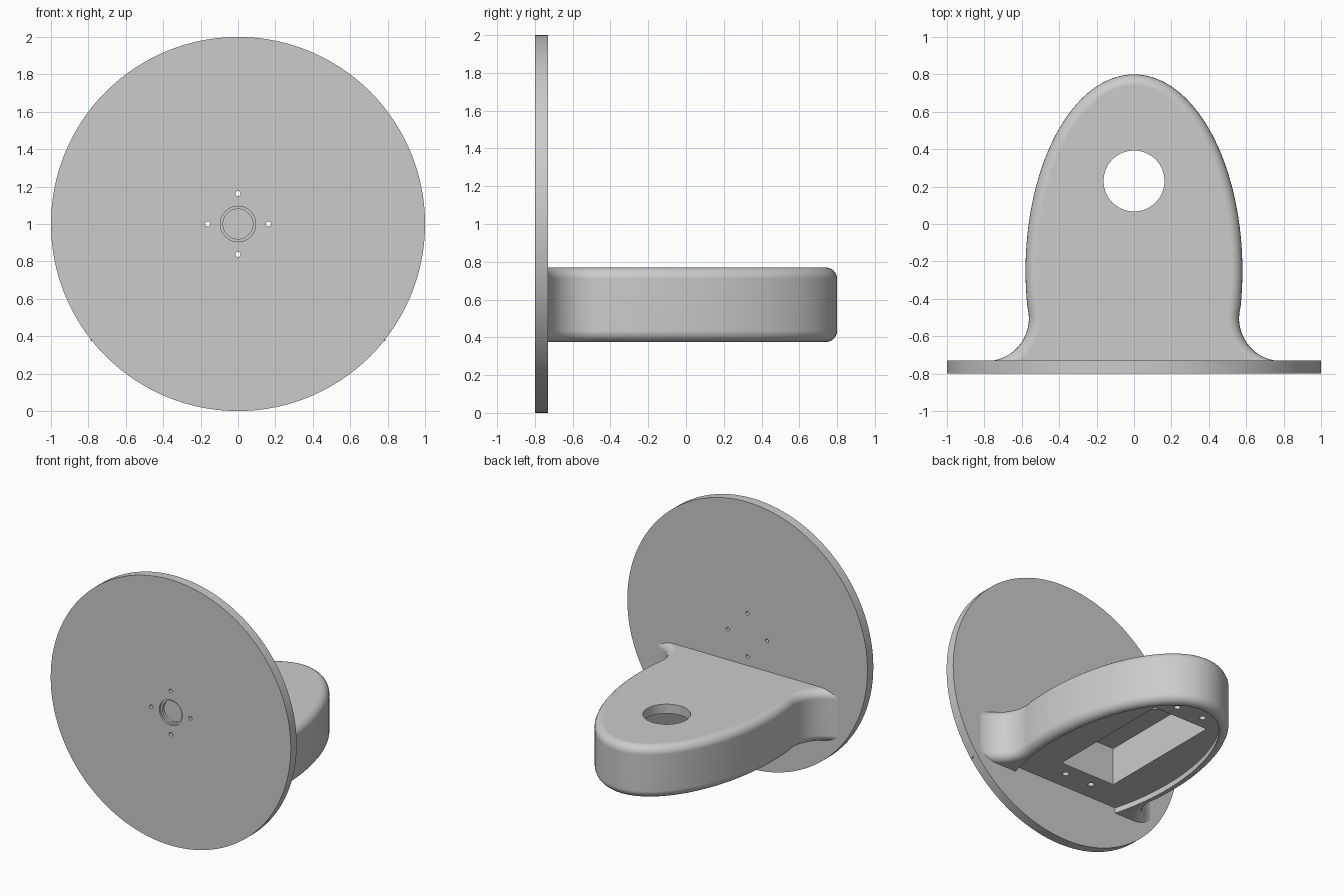
import bpy, bmesh, math
from mathutils import Vector

if "Cube" in bpy.data.objects:
    bpy.data.objects.remove(bpy.data.objects["Cube"], do_unlink=True)

GREY = (0.6, 0.6, 0.6, 1.0)
grey = bpy.data.materials.new("plain_grey")
grey.use_nodes = True
grey.diffuse_color = GREY
grey.node_tree.nodes["Principled BSDF"].inputs["Base Color"].default_value = GREY


def cylinder(name, radius, depth, loc, along_y=False, sides=32):
    rot = (math.pi / 2, 0, 0) if along_y else (0, 0, 0)
    bpy.ops.mesh.primitive_cylinder_add(vertices=sides, radius=radius, depth=depth,
                                        location=loc, rotation=rot)
    obj = bpy.context.object
    obj.name = name
    return obj


def activate(obj):
    bpy.ops.object.select_all(action='DESELECT')
    obj.select_set(True)
    bpy.context.view_layer.objects.active = obj


def cut(target, cutter):
    cutter.hide_render = True
    mod = target.modifiers.new("cut", 'BOOLEAN')
    mod.operation = 'DIFFERENCE'
    mod.solver = 'EXACT'
    mod.object = cutter
    activate(target)
    bpy.ops.object.modifier_apply(modifier=mod.name)
    bpy.data.objects.remove(cutter, do_unlink=True)


def finish(obj):
    obj.data.materials.clear()
    obj.data.materials.append(grey)
    activate(obj)
    bpy.ops.object.shade_smooth_by_angle(angle=math.radians(30))
    mod = obj.modifiers.new("even_shading", 'WEIGHTED_NORMAL')
    mod.keep_sharp = True


# Round face plate with a stepped centre recess and four through holes
FRONT, BACK = -0.80, -0.73
plate = cylinder("face_plate", 1, BACK - FRONT, (0, (FRONT + BACK) / 2, 1), True, 128)
for radius, depth in ((0.095, 0.015), (0.08, 0.035)):
    cut(plate, cylinder("recess_cutter", radius, 2 * depth, (0, FRONT, 1), True, 48))
for i in range(4):
    a = i * math.pi / 2
    spot = (0.163 * math.cos(a), -0.765, 1 + 0.163 * math.sin(a))
    cut(plate, cylinder("hole_cutter", 0.014, 0.3, spot, True, 16))
finish(plate)

# Arm outline: flared foot arc, then half an ellipse, mirrored
CENTRE_Y = -0.25
half = []
for i in range(17):
    a = math.radians(270 - 97 * i / 16)
    half.append(Vector((0.79 + 0.228 * math.cos(a), -0.505 + 0.228 * math.sin(a))))
start = math.asin((half[-1].y - CENTRE_Y) / 1.05)
for i in range(1, 41):
    a = start + (math.pi / 2 - start) * i / 40
    half.append(Vector((0.58 * math.cos(a), CENTRE_Y + 1.05 * math.sin(a))))
outline = half + [Vector((-p.x, p.y)) for p in reversed(half[:-1])]


def inset(points, amount):
    result = []
    for i, p in enumerate(points):
        t = (points[min(i + 1, len(points) - 1)] - points[max(i - 1, 0)]).normalized()
        result.append(p - Vector((t.y, -t.x)) * amount)
    return result


# Arm body: stacked outlines with rounded upper and lower edges
LOW, HIGH, ROUND, STEPS = 0.375, 0.77, 0.06, 6
levels = []
for i in range(STEPS + 1):
    a = math.pi / 2 * i / STEPS
    levels.append((ROUND * (1 - math.sin(a)), ROUND * (1 - math.cos(a))))
stack = [(d, LOW + h) for d, h in levels]
stack += [(d, HIGH - h) for d, h in reversed(levels)]

bm = bmesh.new()
rings = [[bm.verts.new((p.x, p.y, z)) for p in inset(outline, d)] for d, z in stack]
for lower, upper in zip(rings, rings[1:]):
    for i in range(len(lower)):
        j = (i + 1) % len(lower)
        bm.faces.new((lower[i], lower[j], upper[j], upper[i]))
bm.faces.new(list(reversed(rings[0])))
bm.faces.new(rings[-1])
bmesh.ops.recalc_face_normals(bm, faces=bm.faces)
mesh = bpy.data.meshes.new("arm")
bm.to_mesh(mesh)
bm.free()
arm = bpy.data.objects.new("arm", mesh)
bpy.context.collection.objects.link(arm)

# Shallow underside recess that leaves a thin rim
FLOOR = 0.416
rim = cylinder("underside_cutter", 1, 0.2, (0, CENTRE_Y, FLOOR - 0.1), sides=96)
rim.scale = (0.51, 0.98, 1)
cut(arm, rim)

# Rectangular pocket, shaft hole through the top and blind screw holes
bpy.ops.mesh.primitive_cube_add(size=1, location=(0, 0, 0.5))
pocket = bpy.context.object
pocket.scale = (0.46, 0.99, 0.4)
cut(arm, pocket)
cut(arm, cylinder("shaft_cutter", 0.163, 0.4, (0, 0.23, 0.75), sides=64))
for x in (-0.113, 0.113):
    for y in (-0.593, 0.593):
        cut(arm, cylinder("screw_cutter", 0.023, 0.2, (x, y, FLOOR), sides=16))
finish(arm)
